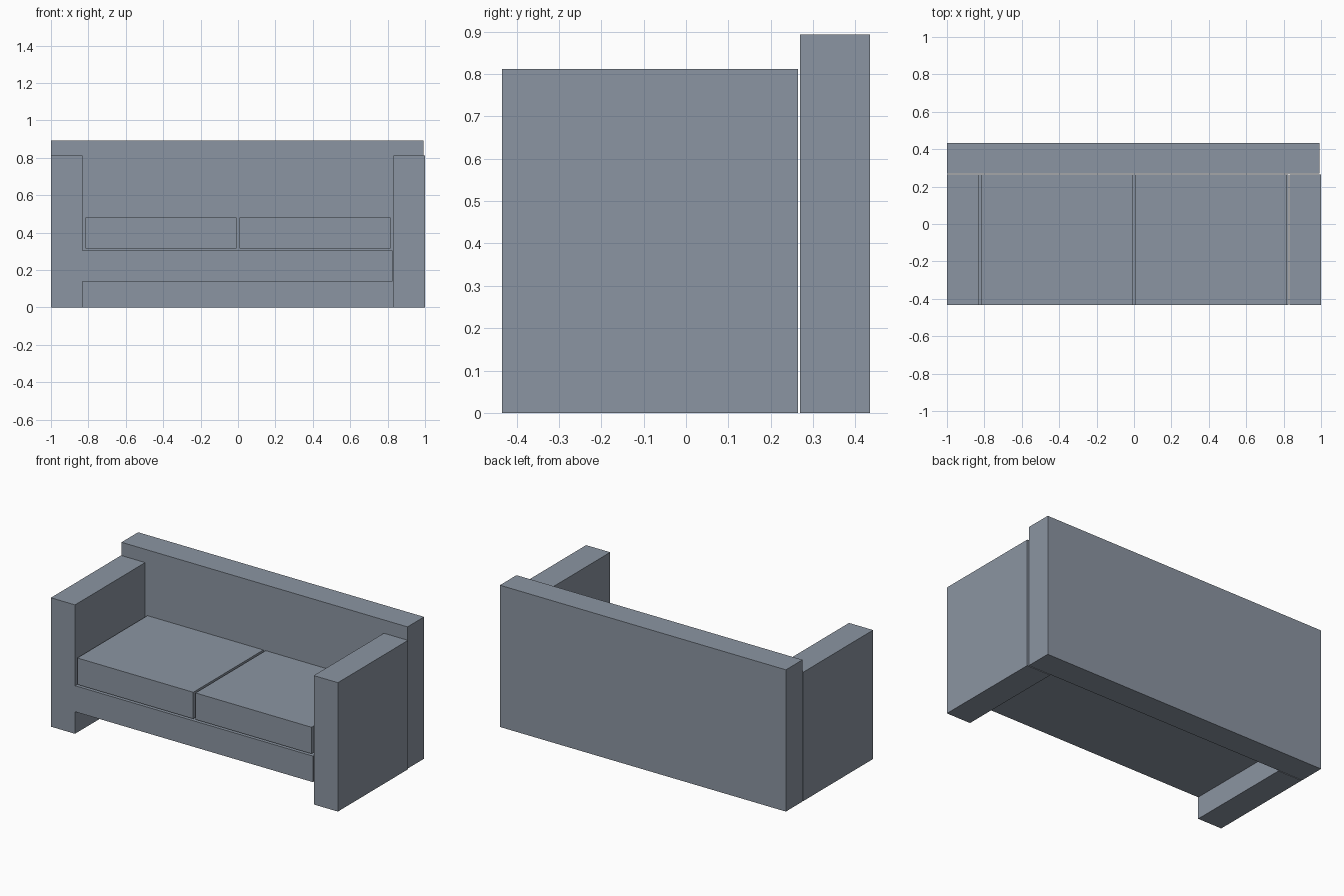
import bpy
import bmesh
from mathutils import Vector

if "Cube" in bpy.data.objects:
    bpy.data.objects.remove(bpy.data.objects["Cube"])

# Slate grey upholstery
fabric = bpy.data.materials.new("slate_fabric")
fabric.diffuse_color = (0.26, 0.30, 0.36, 1)
fabric.use_nodes = True
fabric.node_tree.nodes["Principled BSDF"].inputs["Base Color"].default_value = fabric.diffuse_color


def box(name, lo, hi):
    """Axis-aligned box between two opposite corners."""
    lo, hi = Vector(lo), Vector(hi)
    bm = bmesh.new()
    bmesh.ops.create_cube(bm, size=1)
    bmesh.ops.scale(bm, vec=hi - lo, verts=bm.verts)
    mesh = bpy.data.meshes.new(name)
    bm.to_mesh(mesh)
    bm.free()
    mesh.materials.append(fabric)
    obj = bpy.data.objects.new(name, mesh)
    obj.location = (lo + hi) / 2
    bpy.context.collection.objects.link(obj)
    return obj


FRONT, REAR = -0.434, 0.264   # shared depth of arms, base and cushions
ARM_IN = 0.832                # inner face of the arms

# Arms and seat cushions, one per side
for side, s in (("left", -1), ("right", 1)):
    x0, x1 = sorted((s * ARM_IN, s * 1.0))
    box(f"{side}_arm", (x0, FRONT, 0), (x1, REAR, 0.812))
    x0, x1 = sorted((s * 0.008, s * 0.816))
    box(f"{side}_cushion", (x0, FRONT, 0.315), (x1, REAR, 0.482))

# Seat base, touching the left arm with a thin gap at the right
box("seat_base", (-ARM_IN, FRONT, 0.139), (0.826, REAR, 0.303))

# Backrest, a thin gap behind the arms
box("backrest", (-1.0, 0.269, 0), (0.993, 0.434, 0.893))
